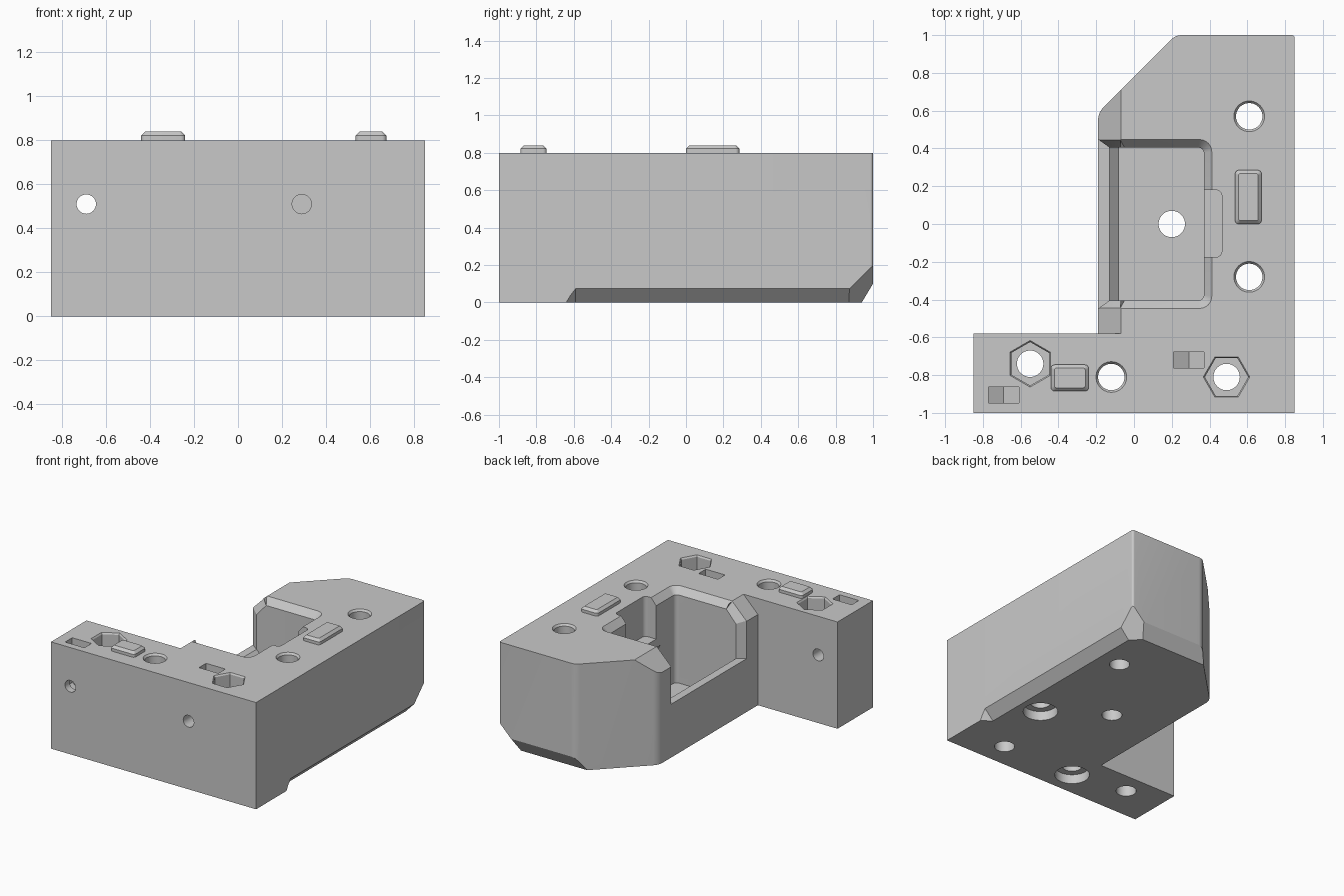
import bpy
import bmesh
import math
from mathutils import Vector

if "Cube" in bpy.data.objects:
    bpy.data.objects.remove(bpy.data.objects["Cube"])

grey = bpy.data.materials.new("plain grey")
grey.use_nodes = True
grey.diffuse_color = (0.584, 0.584, 0.584, 1)
grey.node_tree.nodes["Principled BSDF"].inputs["Base Color"].default_value = grey.diffuse_color


def finish(name, bm):
    bmesh.ops.recalc_face_normals(bm, faces=bm.faces)
    mesh = bpy.data.meshes.new(name)
    bm.to_mesh(mesh)
    bm.free()
    mesh.materials.append(grey)
    obj = bpy.data.objects.new(name, mesh)
    bpy.context.collection.objects.link(obj)
    return obj


def rounded(corners, steps=6):
    """Outline from (x, y, radius) corners, with arcs at the rounded ones."""
    out = []
    for i, (x, y, r) in enumerate(corners):
        p = Vector((x, y))
        if r == 0:
            out.append(p)
            continue
        a = (Vector(corners[i - 1][:2]) - p).normalized()
        b = (Vector(corners[(i + 1) % len(corners)][:2]) - p).normalized()
        half = a.angle(b) / 2
        centre = p + (a + b).normalized() * r / math.sin(half)
        start = p + a * r / math.tan(half) - centre
        end = p + b * r / math.tan(half) - centre
        for k in range(steps + 1):
            spoke = start.lerp(end, k / steps).normalized()
            out.append(centre + spoke * r)
    return out


def rect(x0, x1, y0, y1, r_left, r_right):
    return rounded([(x0, y0, r_left), (x1, y0, r_right), (x1, y1, r_right), (x0, y1, r_left)])


def hull(name, points):
    bm = bmesh.new()
    verts = [bm.verts.new(p) for p in points]
    bmesh.ops.remove_doubles(bm, verts=verts, dist=1e-5)
    res = bmesh.ops.convex_hull(bm, input=bm.verts)
    bmesh.ops.delete(bm, geom=list(set(res["geom_interior"])), context="VERTS")
    bmesh.ops.dissolve_limit(bm, angle_limit=0.01, verts=bm.verts, edges=bm.edges)
    return finish(name, bm)


def at(outline, z):
    return [(p[0], p[1], z) for p in outline]


def across(profile, y0, y1):
    """An (x, z) profile placed at two y positions."""
    return [(x, y, z) for y in (y0, y1) for x, z in profile]


def ring(x, y, r, sides, turn=0):
    return [(x + r * math.cos(turn + k * math.tau / sides),
             y + r * math.sin(turn + k * math.tau / sides)) for k in range(sides)]


# L-shaped block
bm = bmesh.new()
outline = rounded([(-0.85, -1, 0), (0.85, -1, 0), (0.85, 1, 0.015), (0.22, 1, 0.08),
                   (-0.19, 0.59, 0.1), (-0.19, -0.58, 0), (-0.85, -0.58, 0)])
base = bm.faces.new([bm.verts.new((p.x, p.y, 0)) for p in outline])
top = bmesh.ops.extrude_face_region(bm, geom=[base])["geom"]
bmesh.ops.translate(bm, vec=(0, 0, 0.8), verts=[v for v in top if isinstance(v, bmesh.types.BMVert)])
block = finish("bracket_block", bm)


def cut(points):
    tool = hull("cutter", points)
    tool.hide_render = True
    mod = block.modifiers.new("cut", "BOOLEAN")
    mod.object, mod.operation, mod.solver = tool, "DIFFERENCE", "EXACT"
    bpy.context.view_layer.objects.active = block
    bpy.ops.object.modifier_apply(modifier=mod.name)
    bpy.data.objects.remove(tool)


def bore(x, y, r, z0, z1, sides=40, turn=0):
    cut(at(ring(x, y, r, sides, turn), z0) + at(ring(x, y, r, sides, turn), z1))


def top_flare(x, y, r, sides=40, turn=0):
    cut(at(ring(x, y, r, sides, turn), 0.785) + at(ring(x, y, r + 0.015, sides, turn), 0.805))


# Sloped upper edge on the open side
cut(across([(-0.06, 0.81), (-0.21, 0.66), (-0.3, 0.66), (-0.3, 0.9), (-0.06, 0.9)], -0.58, 1.1))

# Bottom side chamfer with a tapered end, back chamfer and corner facet
edge = [(0.77, -0.01), (0.87, 0.095), (0.9, -0.01)]
cut(across(edge, -0.59, 1.1) + across([(0.82, -0.01), (0.87, 0.05), (0.9, -0.01)], -0.625, -0.6)
    + [(0.855, -0.65, -0.01)])
cut([(x, y, z) for x in (0.1, 1) for y, z in ((0.934, -0.01), (1.012, 0.12), (1.1, -0.01))])
cut([(0.85, 0.8, 0), (0.65, 1, 0), (0.85, 1.1, 0.3), (0.95, 1, 0.3), (0.55, 1.1, 0),
     (0.95, 0.7, 0), (1, 1.2, -0.05)])

# Pocket with open side, lip and notch
Y, W = 0.405, 0.455
floor = rect(-0.08, 0.37, -Y, Y, 0, 0.03)
cut(at(floor, 0.09) + at(floor, 1))
cut(at(rect(-0.08, 0.3, -Y, Y, 0, 0), 0.35) + at(rect(-0.13, 0.3, -Y, Y, 0, 0), 0.4))
cut(across([(-0.3, 0.4), (0.1, 0.4), (0.1, 1), (-0.3, 1)], -Y, Y))
notch = rect(0.3, 0.465, -0.175, 0.18, 0, 0.03)
cut(at(notch, 0.5) + at(notch, 1))

# Flared rim following the top, the slope and the side
cut(at(rect(-0.078, 0.42, -W, W, 0, 0.07), 0.81) + at(rect(-0.05, 0.37, -Y, Y, 0, 0.03), 0.75))
cut(across([(-0.078, 0.81), (-0.2, 0.688)], -W, W) + across([(-0.05, 0.75), (-0.13, 0.66)], -Y, Y))
cut(across([(-0.2, 0.688), (-0.2, 0.4)], -W, W) + across([(-0.13, 0.66), (-0.13, 0.4)], -Y, Y))

# Vertical bolt holes, two counterbored below, and the pocket floor hole
for x, y in ((0.61, 0.57), (0.61, -0.28), (-0.12, -0.81)):
    bore(x, y, 0.07, -0.1, 1)
    top_flare(x, y, 0.07)
bore(0.2, 0, 0.07, -0.1, 0.5)
for x, y in ((0.61, -0.28), (-0.12, -0.81)):
    bore(x, y, 0.12, -0.1, 0.07)

# Hexagonal nut recesses
for x, y, turn in ((-0.55, -0.74, math.pi / 6), (0.49, -0.81, 0)):
    bore(x, y, 0.07, -0.1, 0.7)
    bore(x, y, 0.115, 0.45, 1, 6, turn)
    top_flare(x, y, 0.112, 6, turn)

# Side screw holes with pointed nut slots
for x, y, end in ((-0.69, -0.905, -0.5), (0.29, -0.72, -0.6)):
    screw = ring(x, 0.51, 0.044, 32)
    cut(across(screw, -1.1, end))
    cut(across([(x - 0.08, 1), (x + 0.08, 1), (x + 0.08, 0.464), (x, 0.417), (x - 0.08, 0.464)],
               y - 0.042, y + 0.042))

# Raised locating pads
parts = [block]
for name, x0, x1, y0, y1 in (("front_pad", -0.44, -0.24, -0.885, -0.745),
                             ("side_pad", 0.535, 0.675, 0.0, 0.285)):
    foot = rect(x0, x1, y0, y1, 0.02, 0.02)
    crown = rect(x0 + 0.018, x1 - 0.018, y0 + 0.018, y1 - 0.018, 0.01, 0.01)
    parts.append(hull(name, at(foot, 0.79) + at(foot, 0.822) + at(crown, 0.84)))

# Smooth the round surfaces, keep edges sharp
bpy.ops.object.select_all(action="DESELECT")
for obj in parts:
    obj.select_set(True)
bpy.context.view_layer.objects.active = block
bpy.ops.object.shade_smooth_by_angle(angle=math.radians(25))
